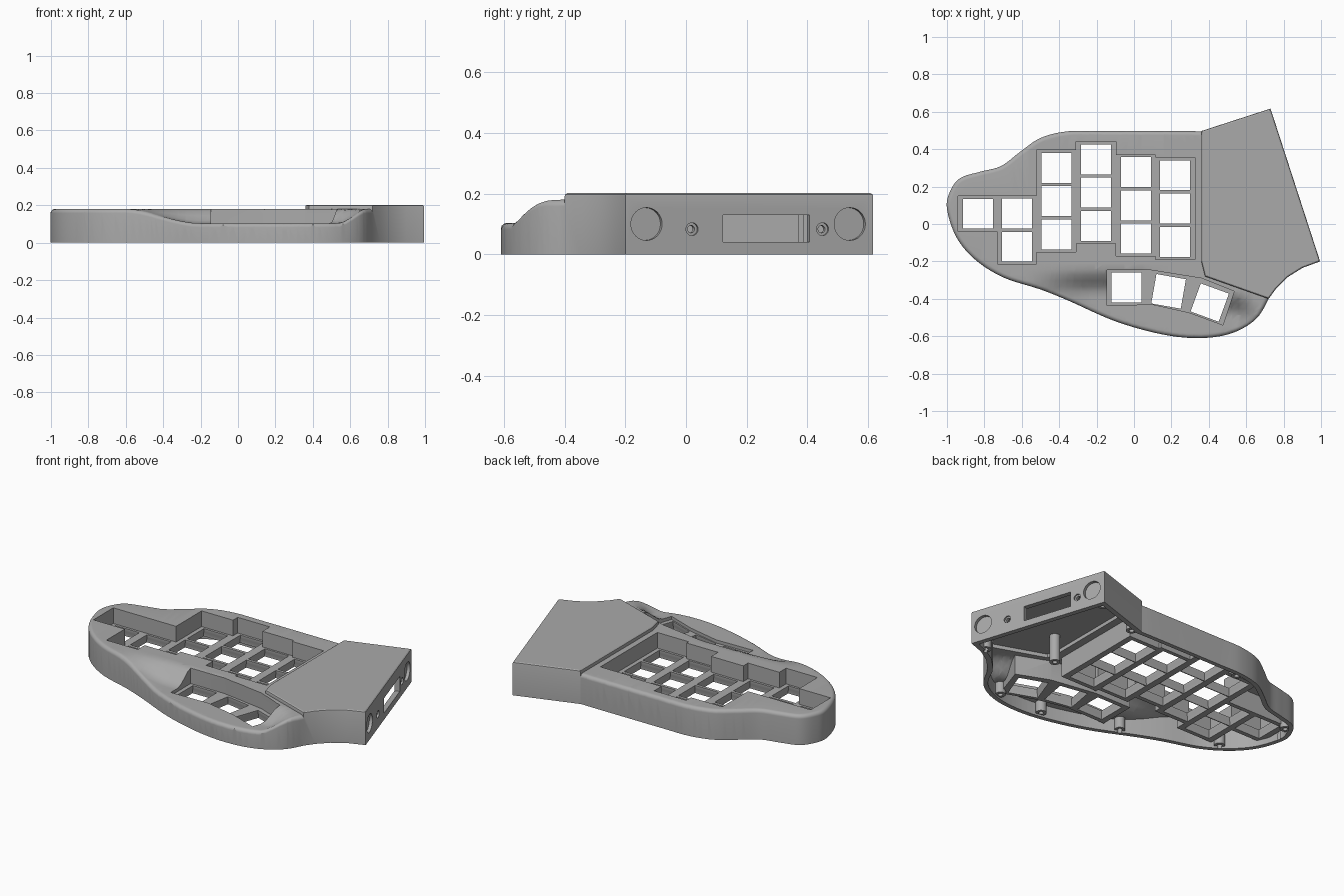
import bpy, bmesh, math
from mathutils import Matrix, Vector

cube = bpy.data.objects.get("Cube")
if cube:
    bpy.data.objects.remove(cube)

WALL, DECK, FLOOR, KEY = 0.026, 0.18, 0.085, 0.16


# Helpers
def spline(points, steps=5):
    """Smooth closed curve through the points."""
    out, n = [], len(points)
    for i in range(n):
        a, b, c, d = (Vector(points[(i + k) % n]) for k in (-1, 0, 1, 2))
        for s in range(steps):
            t = s / steps
            out.append(0.5 * (2 * b + (c - a) * t + (2 * a - 5 * b + 4 * c - d) * t ** 2
                              + (3 * b - a - 3 * c + d) * t ** 3))
    return out


def ccw(points):
    pts = [Vector(p) for p in points]
    area = sum(pts[i - 1].cross(pts[i]) for i in range(len(pts)))
    return pts if area > 0 else pts[::-1]


def inset(points, d):
    """Move an outline inwards by d, with mitred corners."""
    out, n = [], len(points)
    for i, p in enumerate(points):
        e1 = (p - points[i - 1]).normalized()
        e2 = (points[(i + 1) % n] - p).normalized()
        n1, n2 = Vector((-e1.y, e1.x)), Vector((-e2.y, e2.x))
        out.append(p + (n1 + n2) * d / (1 + n1.dot(n2)))
    return out


def loft(bm, layers):
    """Closed solid through (outline, z) layers from the bottom up."""
    rings = [[bm.verts.new((p.x, p.y, z)) for p in pts] for pts, z in layers]
    n = len(rings[0])
    for low, high in zip(rings, rings[1:]):
        for i in range(n):
            j = (i + 1) % n
            bm.faces.new((low[i], low[j], high[j], high[i]))
    bm.faces.new(rings[0][::-1])
    bm.faces.new(rings[-1])


def prism(bm, pts, z0, z1):
    loft(bm, [(pts, z0), (pts, z1)])


def finish(bm, name):
    bmesh.ops.recalc_face_normals(bm, faces=bm.faces)
    mesh = bpy.data.meshes.new(name)
    bm.to_mesh(mesh)
    bm.free()
    obj = bpy.data.objects.new(name, mesh)
    bpy.context.scene.collection.objects.link(obj)
    return obj


def combine(target, tool, operation):
    tool.hide_render = True
    mod = target.modifiers.new("combine", 'BOOLEAN')
    mod.object, mod.operation, mod.solver = tool, operation, 'EXACT'
    graph = bpy.context.evaluated_depsgraph_get()
    mesh = bpy.data.meshes.new_from_object(target.evaluated_get(graph))
    target.modifiers.clear()
    target.data = mesh
    bpy.data.objects.remove(tool)


def ramp(a, b, v):
    t = min(1, max(0, (v - a) / (b - a)))
    return t * t * (3 - 2 * t)


def dip(x, y):
    """Depth of the thumb hollow below the deck."""
    back = y + 0.25 * max(0, x - 0.05)
    return 0.076 * ramp(-0.62, -0.2, x) * ramp(0.7, 0.53, x) * ramp(-0.24, -0.37, back)


def deck_solid(name, layers):
    """Solid whose upper layers follow the thumb hollow."""
    bm = bmesh.new()
    loft(bm, layers)
    bmesh.ops.triangulate(bm, faces=bm.faces)
    cuts = [((x / 25, 0, 0), (1, 0, 0)) for x in range(-16, 19)]
    cuts += [((0, -y / 33, 0), (0, 1, 0)) for y in range(6, 21)]
    for co, no in cuts:
        bmesh.ops.bisect_plane(bm, geom=bm.verts[:] + bm.edges[:] + bm.faces[:],
                               plane_co=co, plane_no=no, dist=1e-5)
    for v in bm.verts:
        if v.co.z > 0.1:
            v.co.z -= dip(v.co.x, v.co.y)
    return finish(bm, name)


def square(cx, cy, size, angle=0):
    h = size / 2
    turn = Matrix.Rotation(math.radians(angle), 2)
    return [Vector((cx, cy)) + turn @ Vector(c) for c in ((-h, -h), (h, -h), (h, h), (-h, h))]


# Outlines
body_line = ccw(spline([
    (-1, 0.08), (-0.985, 0.17), (-0.93, 0.245), (-0.82, 0.28), (-0.71, 0.31), (-0.61, 0.385),
    (-0.5, 0.46), (-0.36, 0.495), (-0.2, 0.497), (0.1, 0.497), (0.36, 0.495), (0.5, 0.48),
    (0.6, 0.4), (0.69, 0.1), (0.73, -0.2), (0.74, -0.33), (0.72, -0.4), (0.65, -0.51),
    (0.52, -0.585), (0.35, -0.61), (0.15, -0.59), (-0.1, -0.52), (-0.35, -0.41), (-0.5, -0.35),
    (-0.7, -0.285), (-0.85, -0.19), (-0.95, -0.07)]))
box_line = ccw([(0.36, 0.497), (0.73, 0.617), (0.995, -0.2), (0.9, -0.235), (0.82, -0.285),
                (0.76, -0.345), (0.72, -0.4), (0.38, -0.28), (0.36, -0.2)])
# Key columns: left, right, front, back, keys in the column
columns = [(-0.94, -0.73, -0.04, 0.15, 1), (-0.73, -0.52, -0.215, 0.15, 2),
           (-0.52, -0.31, -0.15, 0.395, 3), (-0.31, -0.095, -0.105, 0.44, 3),
           (-0.095, 0.115, -0.17, 0.37, 3), (0.115, 0.325, -0.19, 0.355, 3)]
main_well = ccw([(x, c[3]) for c in columns for x in c[:2]]
                + [(x, c[2]) for c in columns[::-1] for x in c[1::-1]])
thumb_well = ccw([(-0.145, -0.245), (0.08, -0.245), (0.36, -0.29), (0.535, -0.36),
                  (0.475, -0.54), (0.3, -0.475), (0.1, -0.43), (-0.145, -0.435)])
thumb_keys = [(-0.04, -0.34, 0), (0.185, -0.36, -10), (0.405, -0.42, -20)]
posts = [(0.5, -0.08), (0.88, -0.215), (0.5, -0.545), (0.2, -0.555), (-0.25, -0.42),
         (-0.78, -0.2), (-0.94, 0.17), (-0.36, 0.445), (0.4, 0.455), (0.69, 0.56)]

# Case: rounded deck joined with the controller box
R = 0.022
rim = [(R * (1 - math.cos(a)), DECK - R + R * math.sin(a))
       for a in (math.radians(15 * k) for k in range(7))]
case = deck_solid("keyboard_case", [(body_line, 0)] + [(inset(body_line, d), z) for d, z in rim])
bm = bmesh.new()
loft(bm, [(box_line, 0), (box_line, 0.192), (inset(box_line, 0.002), 0.198),
          (inset(box_line, 0.008), 0.202)])
combine(case, finish(bm, "controller_box"), 'UNION')

# Cavity, leaving the key wells and screw posts standing
inner = inset(body_line, WALL)
cavity = deck_solid("cavity", [(inner, -0.1), (inner, DECK - WALL)])
bm = bmesh.new()
prism(bm, inset(box_line, 0.03), -0.1, 0.176)
combine(cavity, finish(bm, "box_cavity"), 'UNION')
for well in (main_well, thumb_well):
    bm = bmesh.new()
    prism(bm, inset(well, -0.018), 0.035, 0.4)
    combine(cavity, finish(bm, "well_block"), 'DIFFERENCE')


def rounds(radius, z0, z1, name):
    bm = bmesh.new()
    for x, y in posts:
        bmesh.ops.create_cone(bm, cap_ends=True, segments=24, radius1=radius, radius2=radius,
                              depth=z1 - z0, matrix=Matrix.Translation((x, y, (z0 + z1) / 2)))
    return finish(bm, name)


combine(cavity, rounds(0.03, 0.012, 0.4, "screw_posts"), 'DIFFERENCE')
combine(case, cavity, 'DIFFERENCE')
combine(case, rounds(0.014, -0.05, 0.07, "screw_bores"), 'DIFFERENCE')

# Wells open to the top
for well in (main_well, thumb_well):
    bm = bmesh.new()
    prism(bm, well, FLOOR, 0.4)
    combine(case, finish(bm, "well_opening"), 'DIFFERENCE')

# Switch holes, flared underneath
keys = list(thumb_keys)
for left, right, front, back, count in columns:
    for k in range(count):
        keys.append(((left + right) / 2, (front + back) / 2 + (k - (count - 1) / 2) * 0.178, 0))
bm = bmesh.new()
for x, y, angle in keys:
    wide, hole = square(x, y, 0.173, angle), square(x, y, KEY, angle)
    loft(bm, [(wide, -0.05), (wide, 0.05), (hole, 0.066), (hole, 0.3)])
combine(case, finish(bm, "switch_holes"), 'DIFFERENCE')

# End panel: dial recesses, screw holes and display window
edge = Vector((0.73, 0.617, 0)) - Vector((0.995, -0.2, 0))
along = edge.normalized()
out = Vector((along.y, -along.x, 0))


def on_panel(y, z):
    spot = Vector((0.995, -0.2, z)) + edge * ((y + 0.2) / edge.y)
    axes = Matrix((along, Vector((0, 0, 1)), out)).transposed().to_4x4()
    return Matrix.Translation(spot) @ axes


def drill(holes, depth, name):
    bm = bmesh.new()
    for y, z, radius in holes:
        bmesh.ops.create_cone(bm, cap_ends=True, segments=32, radius1=radius, radius2=radius,
                              depth=depth * 2, matrix=on_panel(y, z))
    combine(case, finish(bm, name), 'DIFFERENCE')


drill([(-0.13, 0.1, 0.054), (0.54, 0.1, 0.054)], 0.018, "dial_recesses")
drill([(0.02, 0.083, 0.021), (0.45, 0.083, 0.021)], 0.01, "screw_sinks")
drill([(0.02, 0.083, 0.012), (0.45, 0.083, 0.012)], 0.05, "screw_holes")
bm = bmesh.new()
bmesh.ops.create_cube(bm, size=1, matrix=on_panel(0.265, 0.085)
                      @ Matrix.Diagonal((0.3, 0.09, 0.12, 1)))
combine(case, finish(bm, "display_window"), 'DIFFERENCE')

# Material and shading
grey = bpy.data.materials.new("plain grey")
grey.use_nodes = True
color = (0.4, 0.4, 0.4, 1)
grey.diffuse_color = color
grey.node_tree.nodes["Principled BSDF"].inputs["Base Color"].default_value = color
case.data.materials.clear()
case.data.materials.append(grey)
bpy.ops.object.select_all(action='DESELECT')
case.select_set(True)
bpy.context.view_layer.objects.active = case
bpy.ops.object.shade_smooth_by_angle(angle=math.radians(30))
